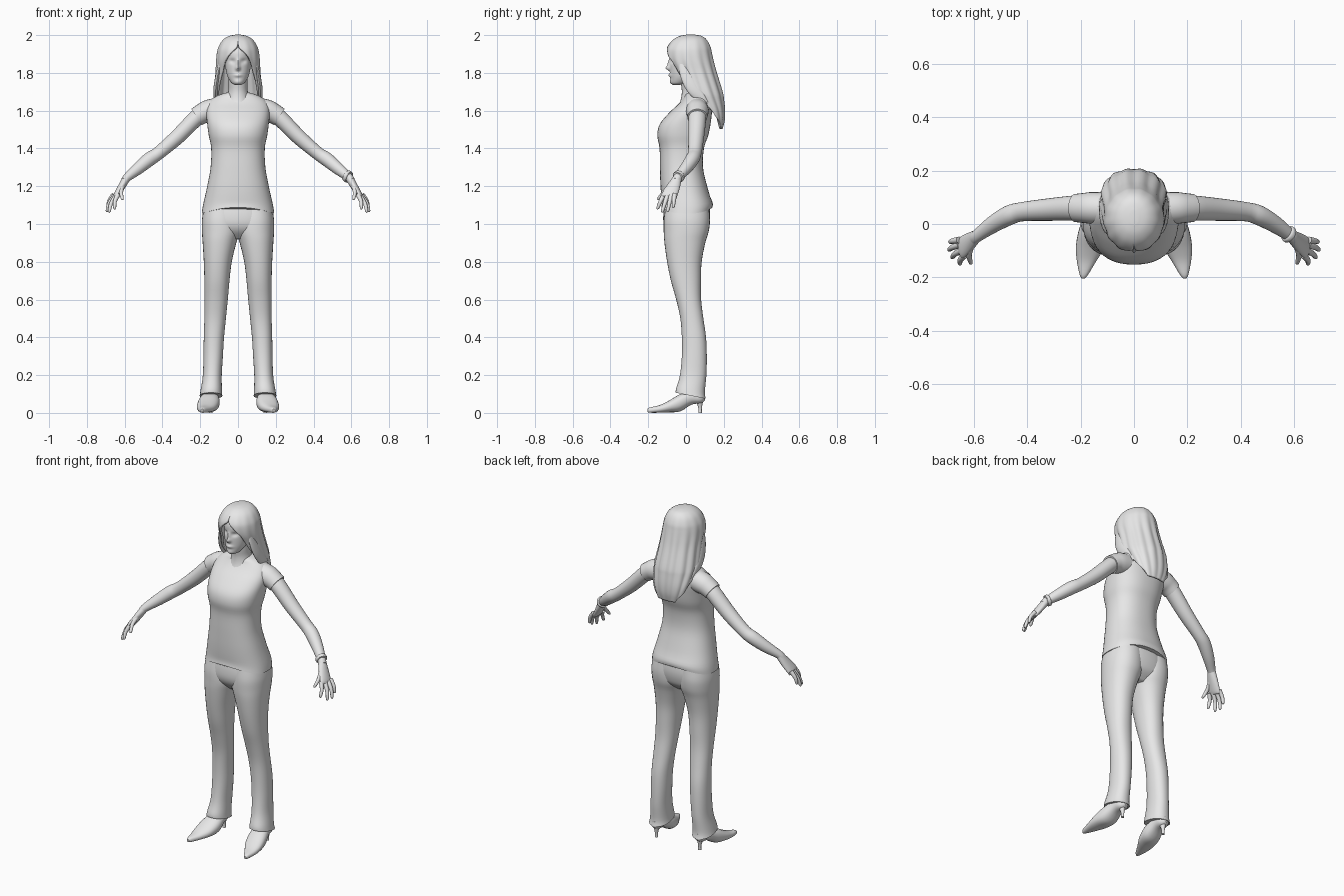
import bpy, bmesh, math
from mathutils import Vector

grey = bpy.data.materials.new("light_grey")
grey.diffuse_color = (0.8, 0.8, 0.8, 1)
X, Y, Z = Vector((1, 0, 0)), Vector((0, 1, 0)), Vector((0, 0, 1))


def spline(rows, steps):
    """Catmull-Rom interpolation through rows of numbers."""
    out, n = [], len(rows)
    for i in range(n - 1):
        a, b, c, d = (rows[max(0, min(n - 1, i + k))] for k in (-1, 0, 1, 2))
        for s in range(steps):
            t = s / steps
            out.append([q + 0.5 * t * (r - p + t * (2 * p - 5 * q + 4 * r - w
                        + t * (3 * (q - r) + w - p))) for p, q, r, w in zip(a, b, c, d)])
    return out + [list(rows[-1])]


def finish(name, bm, side=1):
    for v in bm.verts:
        v.co.x *= side
    bmesh.ops.recalc_face_normals(bm, faces=bm.faces[:])
    me = bpy.data.meshes.new(name)
    bm.to_mesh(me)
    bm.free()
    me.materials.append(grey)
    ob = bpy.data.objects.new(name, me)
    bpy.context.collection.objects.link(ob)
    return ob


def loft(name, rows, side=1, axes=None, ref=Y, n=24, steps=4, power=2.0, warp=None):
    """Skin of elliptical rings; rows are (x, y, z, radius_u, radius_v)."""
    pts = spline(rows, steps)
    bm, rings = bmesh.new(), []
    for i, (x, y, z, ra, rb) in enumerate(pts):
        if axes:
            u, v = axes
        else:
            t = Vector(pts[min(i + 1, len(pts) - 1)][:3]) - Vector(pts[max(i - 1, 0)][:3])
            t.normalize()
            u = (ref - t * ref.dot(t)).normalized()
            v = t.cross(u)
        ring = []
        for k in range(n):
            a = 2 * math.pi * k / n
            c, s = (math.copysign(abs(f) ** (2 / power), f) for f in (math.cos(a), math.sin(a)))
            co = Vector((x, y, z)) + u * c * ra + v * s * rb
            ring.append(bm.verts.new(warp(co) if warp else co))
        rings.append(ring)
    for p, q in zip(rings, rings[1:]):
        for k in range(n):
            bm.faces.new((p[k], p[(k + 1) % n], q[(k + 1) % n], q[k]))
    bm.faces.new(rings[0])
    bm.faces.new(rings[-1])
    return finish(name, bm, side)


def body(name, rows, **kw):
    """Loft of level rings; rows are (z, x_min, x_max, y_front, y_back)."""
    return loft(name, [((a + b) / 2, (f + k) / 2, z, (b - a) / 2, (k - f) / 2)
                       for z, a, b, f, k in rows], axes=(X, Y), **kw)


def level(rows):
    return [(z, -w, w, f, k) for z, w, f, k in rows]


# Shirt, with the hem raised at front and back centre
def hem(co):
    k = max(0, 1 - (co.z - 1.05) / 0.09)
    co.z += 0.035 * k * max(0, 1 - (co.x / 0.19) ** 2)
    return co


body("shirt", level([
    (1.055, 0.192, -0.13, 0.14), (1.10, 0.185, -0.128, 0.14), (1.20, 0.163, -0.135, 0.112),
    (1.30, 0.145, -0.138, 0.09), (1.40, 0.142, -0.14, 0.095), (1.47, 0.155, -0.152, 0.118),
    (1.53, 0.163, -0.138, 0.13), (1.59, 0.168, -0.088, 0.137), (1.635, 0.16, -0.04, 0.135),
    (1.665, 0.135, -0.015, 0.125), (1.685, 0.095, -0.005, 0.11), (1.697, 0.055, 0.005, 0.10)]),
    n=48, power=2.35, warp=hem)

# Neck
body("neck", level([(1.60, 0.085, -0.055, 0.09), (1.65, 0.066, -0.03, 0.095),
                    (1.70, 0.052, -0.022, 0.09), (1.75, 0.05, -0.028, 0.085),
                    (1.80, 0.05, -0.03, 0.08)]))


# Head: eye sockets, nose, lips and chin are pushed in or out of the skin
def features(co):
    if co.y < 0:
        bump = lambda x, z, sx, sz: math.exp(-((co.x - x) / sx) ** 2 - ((co.z - z) / sz) ** 2)
        d = 0.010 * (bump(0.03, 1.862, 0.016, 0.012) + bump(-0.03, 1.862, 0.016, 0.012))
        d -= 0.021 * bump(0, 1.825, 0.011, 0.012) + 0.011 * bump(0, 1.85, 0.009, 0.022)
        d -= 0.009 * bump(0, 1.787, 0.02, 0.009) + 0.004 * bump(0, 1.752, 0.02, 0.012)
        co.y += d
    return co


body("head", level([
    (1.737, 0.018, -0.07, -0.03), (1.748, 0.036, -0.08, 0.01), (1.78, 0.055, -0.083, 0.05),
    (1.82, 0.065, -0.085, 0.075), (1.87, 0.069, -0.086, 0.09), (1.91, 0.069, -0.086, 0.10),
    (1.95, 0.06, -0.07, 0.095), (1.98, 0.03, -0.035, 0.07)]),
    n=80, steps=8, warp=features)

# Hair: a sheet around the head, open at the face; rows are (z, half_width, front, back, opening)
hair_rows = spline([
    (1.996, 0.015, 0.0, 0.05, 0), (1.988, 0.05, -0.035, 0.085, 0), (1.968, 0.078, -0.068, 0.108, 0),
    (1.935, 0.097, -0.093, 0.125, 3), (1.905, 0.105, -0.10, 0.132, 20),
    (1.86, 0.109, -0.096, 0.142, 38), (1.80, 0.111, -0.07, 0.157, 47),
    (1.70, 0.12, -0.035, 0.188, 62), (1.66, 0.118, 0.0, 0.195, 76), (1.60, 0.108, 0.06, 0.201, 94),
    (1.55, 0.092, 0.10, 0.199, 112), (1.505, 0.07, 0.14, 0.188, 130)], 4)
bm, rows, cols = bmesh.new(), [], 72
for z, w, f, b, opening in hair_rows:
    o = math.radians(max(0, opening))
    row = []
    for k in range(cols + 1):
        a = o + (2 * math.pi - 2 * o) * k / cols
        r = 1 + 0.03 * math.cos(13 * a) * min(1, (2.0 - z) / 0.2)
        row.append(bm.verts.new((w * r * math.sin(a), (f + b) / 2 - (b - f) / 2 * r * math.cos(a), z)))
    rows.append(row)
for p, q in zip(rows, rows[1:]):
    for k in range(cols):
        bm.faces.new((p[k], p[k + 1], q[k + 1], q[k]))
bm.faces.new(rows[0][:-1])
bmesh.ops.remove_doubles(bm, verts=bm.verts[:], dist=0.0002)
mod = finish("hair", bm).modifiers.new("thickness", "SOLIDIFY")
mod.thickness, mod.offset = 0.012, 0

# Hips of the trousers
body("trouser_hips", level([
    (0.92, 0.12, -0.06, 0.06), (0.96, 0.17, -0.10, 0.105), (1.00, 0.183, -0.118, 0.122),
    (1.05, 0.184, -0.12, 0.128), (1.11, 0.172, -0.112, 0.122)]), n=40, power=2.3)


def cuff(co):
    if co.z < 0.17:
        co.z -= 0.2 * (co.y - 0.03) * (0.17 - co.z) / 0.08
    return co


for side, s in ((1, "left_"), (-1, "right_")):
    # Trouser leg with a slightly flared cuff
    body(s + "trouser_leg", [
        (0.09, 0.083, 0.203, -0.055, 0.105), (0.12, 0.085, 0.198, -0.052, 0.10),
        (0.20, 0.086, 0.186, -0.032, 0.108), (0.30, 0.08, 0.183, -0.022, 0.11),
        (0.40, 0.074, 0.181, -0.022, 0.106), (0.50, 0.064, 0.178, -0.03, 0.092),
        (0.60, 0.054, 0.177, -0.052, 0.08), (0.70, 0.045, 0.178, -0.08, 0.079),
        (0.80, 0.033, 0.181, -0.10, 0.083), (0.90, 0.009, 0.187, -0.114, 0.102),
        (0.96, -0.01, 0.191, -0.118, 0.12), (1.02, -0.01, 0.191, -0.118, 0.127),
        (1.08, -0.01, 0.182, -0.11, 0.122)], side=side, n=32, power=2.2, warp=cuff)

    # Pointed shoe and thin heel
    loft(s + "shoe", [
        (0.144, 0.10, 0.085, 0.012, 0.018), (0.145, 0.08, 0.083, 0.033, 0.032),
        (0.147, 0.03, 0.08, 0.042, 0.036), (0.153, -0.03, 0.054, 0.056, 0.046),
        (0.165, -0.09, 0.034, 0.053, 0.031), (0.178, -0.14, 0.021, 0.036, 0.02),
        (0.188, -0.19, 0.015, 0.016, 0.014), (0.19, -0.204, 0.013, 0.006, 0.008)],
        side=side, axes=(X, Z), power=2.3)
    loft(s + "shoe_heel", [(0.144, 0.07, 0.085, 0.026, 0.026), (0.144, 0.072, 0.055, 0.016, 0.017),
                           (0.144, 0.075, 0.025, 0.009, 0.009), (0.144, 0.075, 0.0, 0.009, 0.009)],
         side=side, axes=(X, Y), n=16)

    # Sleeve and arm
    loft(s + "sleeve", [(0.09, 0.057, 1.61, 0.06, 0.062), (0.155, 0.06, 1.598, 0.06, 0.06),
                        (0.19, 0.06, 1.584, 0.056, 0.054), (0.219, 0.06, 1.566, 0.053, 0.051)],
         side=side)
    loft(s + "arm", [
        (0.17, 0.06, 1.597, 0.045, 0.043), (0.22, 0.06, 1.562, 0.047, 0.043),
        (0.32, 0.054, 1.462, 0.042, 0.040), (0.42, 0.046, 1.376, 0.036, 0.035),
        (0.47, 0.032, 1.342, 0.037, 0.037), (0.53, -0.002, 1.293, 0.032, 0.032),
        (0.585, -0.042, 1.248, 0.024, 0.023), (0.60, -0.053, 1.23, 0.024, 0.02)], side=side)

    # Palm, fingers and thumb
    loft(s + "palm", [
        (0.59, -0.045, 1.243, 0.023, 0.021), (0.615, -0.065, 1.20, 0.034, 0.019),
        (0.645, -0.088, 1.152, 0.041, 0.015), (0.652, -0.092, 1.141, 0.034, 0.008)], side=side)
    for name, base, tip in (
            ("index_finger", (0.635, -0.117, 1.155), (0.652, -0.152, 1.078)),
            ("middle_finger", (0.645, -0.098, 1.15), (0.682, -0.127, 1.06)),
            ("ring_finger", (0.653, -0.078, 1.15), (0.694, -0.098, 1.063)),
            ("little_finger", (0.656, -0.06, 1.157), (0.69, -0.068, 1.084)),
            ("thumb", (0.612, -0.085, 1.20), (0.61, -0.15, 1.128))):
        p, q = Vector(base), Vector(tip)
        bend = Vector((0.008, 0, 0.004))
        loft(s + name, [(*(p.lerp(q, t) + bend * math.sin(math.pi * t)), r, r) for t, r in
                        ((0, 0.013), (0.5, 0.0105), (0.9, 0.008), (1, 0.003))],
             side=side, ref=X, n=12)

    # Front lock of hair resting on the shoulder
    loft(s + "hair_lock", [
        (0.088, -0.02, 1.88, 0.02, 0.008), (0.105, 0.0, 1.80, 0.034, 0.011),
        (0.117, 0.035, 1.72, 0.034, 0.013), (0.118, 0.085, 1.66, 0.024, 0.010),
        (0.108, 0.125, 1.61, 0.006, 0.004)], side=side, n=16)

# Bracelet on one wrist
loft("bracelet", [(0.574, -0.034, 1.257, 0.027, 0.027), (0.577, -0.036, 1.255, 0.032, 0.032),
                  (0.585, -0.042, 1.248, 0.032, 0.032), (0.588, -0.044, 1.246, 0.027, 0.027)])

# Smooth shading that keeps the edges sharp
for ob in bpy.context.collection.objects:
    ob.select_set(True)
    bpy.context.view_layer.objects.active = ob
bpy.ops.object.shade_smooth_by_angle(angle=math.radians(40))
